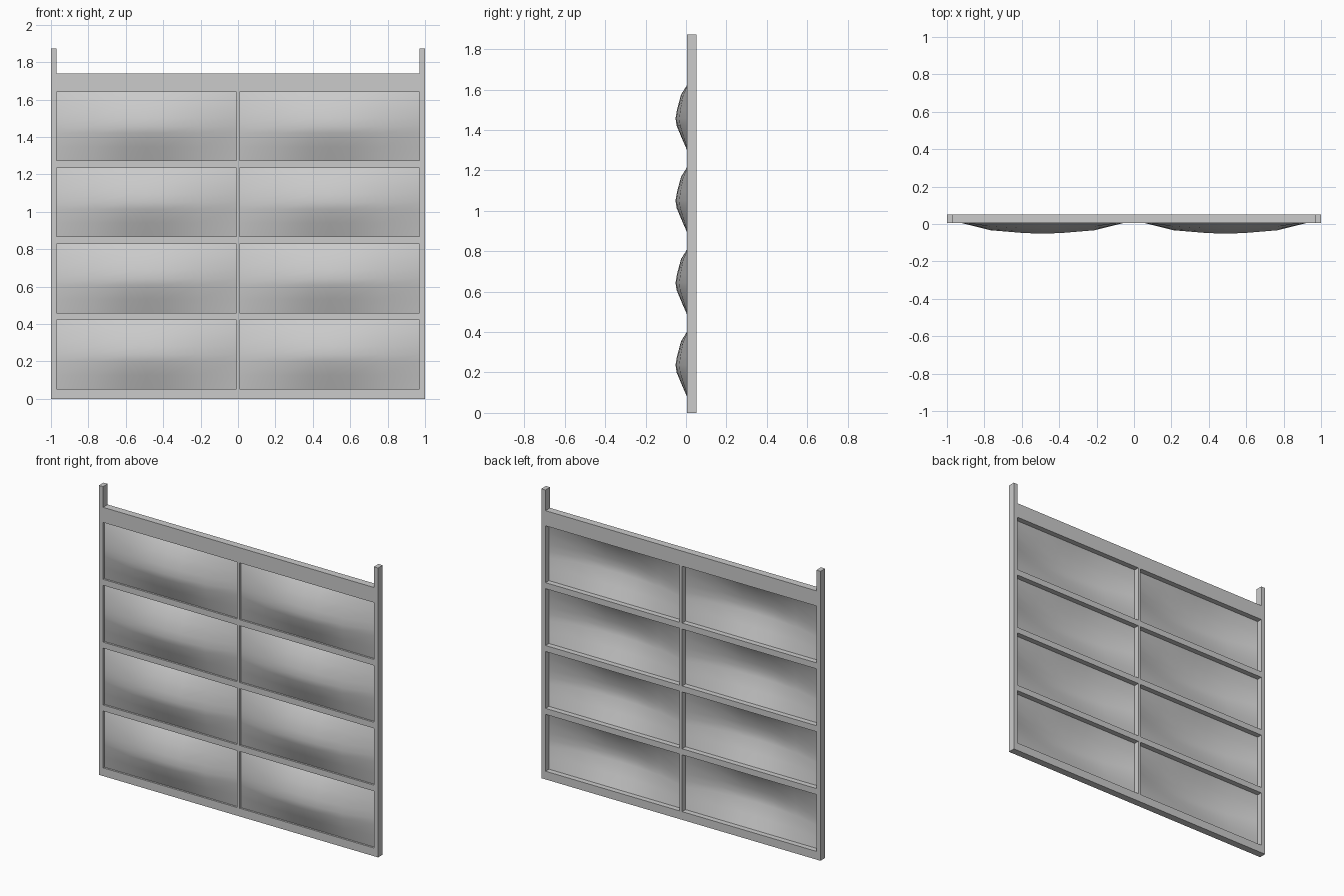
import bpy, bmesh

if "Cube" in bpy.data.objects:
    bpy.data.objects.remove(bpy.data.objects["Cube"])

FRONT, BACK = 0.005, 0.052      # frame depth range
XS = [-1.0, -0.97, -0.009, 0.009, 0.97, 1.0]
ROWS, Z0, PITCH, HEIGHT = 4, 0.053, 0.407, 0.368
TOP_RAIL, POST_TOP = 1.74, 1.874


def finish(name, bm):
    mesh = bpy.data.meshes.new(name)
    bm.to_mesh(mesh)
    bm.free()
    obj = bpy.data.objects.new(name, mesh)
    bpy.context.collection.objects.link(obj)
    return obj


# Frame: a lattice sheet with openings, pushed back into one solid
zs = [0.0]
for r in range(ROWS):
    zs += [Z0 + r * PITCH, Z0 + r * PITCH + HEIGHT]
zs += [TOP_RAIL, POST_TOP]

bm = bmesh.new()
grid = [[bm.verts.new((x, FRONT, z)) for x in XS] for z in zs]
for j in range(len(zs) - 1):
    for i in range(len(XS) - 1):
        post = i in (0, 4)
        above = j == len(zs) - 2
        opening = j % 2 == 1 and i in (1, 3) and not above
        if (above and not post) or opening:
            continue
        bm.faces.new((grid[j][i], grid[j][i + 1], grid[j + 1][i + 1], grid[j + 1][i]))
bmesh.ops.delete(bm, geom=[v for v in bm.verts if not v.link_faces], context='VERTS')
front_faces = bm.faces[:]
ext = bmesh.ops.extrude_face_region(bm, geom=front_faces, use_keep_orig=True)
moved = [g for g in ext["geom"] if isinstance(g, bmesh.types.BMVert)]
bmesh.ops.translate(bm, vec=(0, BACK - FRONT, 0), verts=moved)
bmesh.ops.recalc_face_normals(bm, faces=bm.faces[:])
finish("lattice_frame", bm)

# Bulged panels: product of a horizontal and a vertical profile
EDGE_Y, DEPTH = 0.017, 0.069
U = [(0, 0), (0.21, 0.73), (0.39, 0.94), (0.5, 1), (0.61, 0.94), (0.79, 0.73), (1, 0)]
V = [(0, 0), (0.2, 0.47), (0.4, 0.92), (0.5, 1), (0.62, 0.89), (0.82, 0.6), (1, 0)]


def panel(name, x0, x1, z0, z1):
    bm = bmesh.new()
    g = [[bm.verts.new((x0 + u * (x1 - x0), EDGE_Y - DEPTH * fu * fv, z0 + v * (z1 - z0)))
          for u, fu in U] for v, fv in V]
    for j in range(len(V) - 1):
        for i in range(len(U) - 1):
            f = bm.faces.new((g[j][i], g[j][i + 1], g[j + 1][i + 1], g[j + 1][i]))
            f.smooth = True
    finish(name, bm)


for r in range(ROWS):
    z = Z0 + r * PITCH
    panel(f"left_panel_{r + 1}", XS[1], XS[2], z, z + HEIGHT)
    panel(f"right_panel_{r + 1}", XS[3], XS[4], z, z + HEIGHT)
